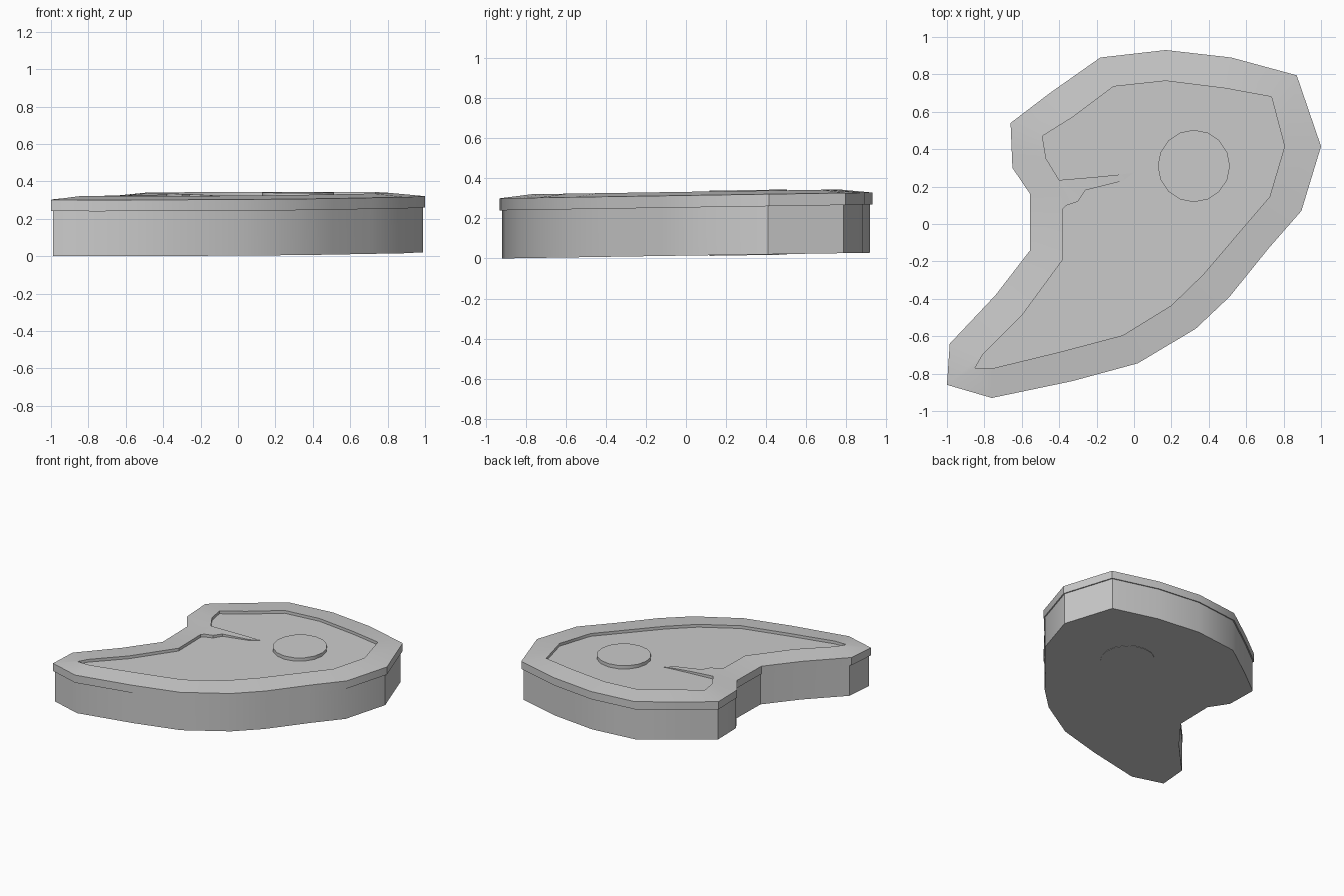
import bpy, bmesh, math

if "Cube" in bpy.data.objects:
    bpy.data.objects.remove(bpy.data.objects["Cube"])

# Paired profiles seen from above: outer edge of the slab and inner edge of the rim
OUTER = [(-1, -.86), (-.985, -.64), (-.74, -.38), (-.555, -.14), (-.555, .16),
         (-.65, .30), (-.655, .42), (-.66, .54), (-.45, .70), (-.18, .89),
         (.17, .93), (.52, .89), (.87, .795), (1, .415), (.895, .07),
         (.72, -.13), (.51, -.39), (.33, -.56), (.02, -.745), (-.33, -.84), (-.76, -.93)]
INNER = [(-.85, -.77), (-.81, -.70), (-.60, -.49), (-.38, -.19), (-.38, .08),
         (-.40, .235), (-.47, .35), (-.49, .47), (-.33, .57), (-.11, .735),
         (.17, .765), (.49, .725), (.735, .68), (.805, .415), (.725, .145),
         (.575, -.03), (.37, -.27), (.20, -.435), (-.06, -.595), (-.40, -.685), (-.75, -.77)]
# Tapering streak that runs from the rim into the face
STREAK = [(-.38, .08, .318), (-.36, .10, .318), (-.30, .12, .317), (-.26, .18, .314),
          (-.06, .23, .303), (0, .275, .298), (-.06, .266, .303), (-.22, .25, .312), (-.40, .235, .318)]
FACE_Z = .296


def tilt(x, y, z):
    return (x, y, z + .0155 * (y + .93))


def loop(points, z, s=1.0):
    return [tilt(x * s, y * s, z) for x, y in points]


def build(name, loops, caps=True, closed=False):
    """Skin equally long loops into one mesh, capped or closed into a ring."""
    bm = bmesh.new()
    rows = [[bm.verts.new(p) for p in lp] for lp in loops]
    pairs = list(zip(rows, rows[1:])) + ([(rows[-1], rows[0])] if closed else [])
    for a, b in pairs:
        for i in range(len(a)):
            j = (i + 1) % len(a)
            bm.faces.new((a[i], a[j], b[j], b[i]))
    if caps:
        ends = [bm.faces.new(rows[0]), bm.faces.new(rows[-1])]
        bmesh.ops.triangulate(bm, faces=ends)
    bmesh.ops.recalc_face_normals(bm, faces=bm.faces)
    mesh = bpy.data.meshes.new(name)
    bm.to_mesh(mesh)
    bm.free()
    ob = bpy.data.objects.new(name, mesh)
    bpy.context.collection.objects.link(ob)
    bpy.ops.object.select_all(action='DESELECT')
    ob.select_set(True)
    bpy.context.view_layer.objects.active = ob
    bpy.ops.object.shade_smooth_by_angle(angle=math.radians(32))
    return ob


# Meat slab
build("meat_slab", [loop(OUTER, 0, .988), loop(OUTER, FACE_Z, .988)])

# Raised fat rim, slightly overhanging and sloping up inward
build("fat_rim", [loop(OUTER, .24), loop(OUTER, .30), loop(INNER, .318), loop(INNER, .28)],
      caps=False, closed=True)

# Fat streak
build("fat_streak", [[tilt(x, y, .28) for x, y, z in STREAK],
                     [tilt(x, y, z) for x, y, z in STREAK]])

# Round bone passing through the slab
circle = [(.32 + .193 * math.cos(i * math.tau / 16), .31 + .193 * math.sin(i * math.tau / 16))
          for i in range(16)]
build("bone", [loop(circle, -.003), loop(circle, .322)])
